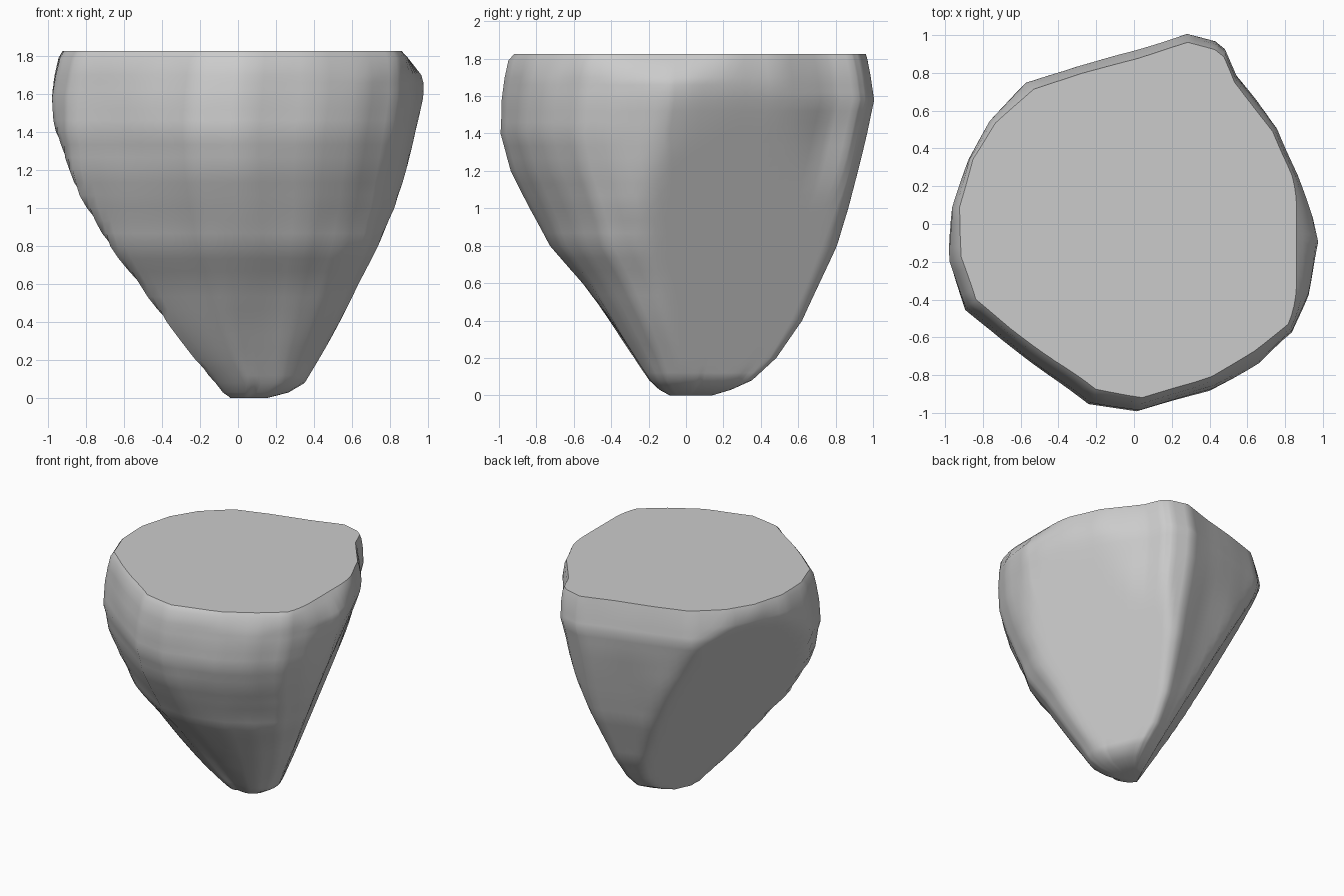
import bpy, bmesh, math
from mathutils import Vector, noise

if "Cube" in bpy.data.objects:
    bpy.data.objects.remove(bpy.data.objects["Cube"])

# Widest outline seen from above (x, y)
OUTLINE = [(0.98, -0.1), (0.95, 0.03), (0.87, 0.26), (0.76, 0.51), (0.54, 0.78), (0.48, 0.92),
           (0.43, 0.96), (0.28, 1.0), (0, 0.91), (-0.3, 0.83), (-0.57, 0.74), (-0.78, 0.55),
           (-0.91, 0.35), (-0.98, 0.08), (-0.97, -0.2), (-0.89, -0.44), (-0.7, -0.6),
           (-0.45, -0.79), (-0.23, -0.95), (0.03, -0.99), (0.42, -0.88), (0.66, -0.74),
           (0.84, -0.58), (0.92, -0.38)]

# Height, left, right, front, back extents
LEVELS = [(0, -0.02, 0.14, -0.08, 0.14), (0.03, -0.06, 0.25, -0.13, 0.24),
          (0.08, -0.10, 0.33, -0.18, 0.35), (0.2, -0.23, 0.40, -0.26, 0.48),
          (0.4, -0.40, 0.52, -0.40, 0.62), (0.6, -0.54, 0.63, -0.55, 0.71),
          (0.8, -0.70, 0.76, -0.73, 0.80), (1.0, -0.83, 0.86, -0.84, 0.86),
          (1.2, -0.92, 0.91, -0.94, 0.91), (1.4, -0.98, 0.95, -1.0, 0.96),
          (1.58, -0.98, 0.98, -0.99, 1.0), (1.7, -0.96, 0.98, -0.97, 0.98),
          (1.79, -0.94, 0.97, -0.95, 0.96), (1.825, -0.92, 0.95, -0.92, 0.95)]

# Broken flat facets: normal, offset
FACETS = [(Vector((1, 0.43, -0.4)), 0.335),       # right
          (Vector((-1, 0.47, -0.594)), 0.035),    # lower left
          (Vector((0.5, -0.8, 0.5)), 1.78),       # top bevel, front right
          (Vector((1, 0, 0.92)), 2.54)]           # top bevel, right


def resample(points):
    """Halve the outline's edges."""
    out = []
    for i, p in enumerate(points):
        q = points[(i + 1) % len(points)]
        out += [p, ((p[0] + q[0]) / 2, (p[1] + q[1]) / 2)]
    return out


def level_rows():
    rows = []
    for a, b in zip(LEVELS, LEVELS[1:]):
        steps = 3 if b[0] - a[0] > 0.11 else 1
        for s in range(steps):
            rows.append([u + (v - u) * s / steps for u, v in zip(a, b)])
    return rows + [list(LEVELS[-1])]


def soft_min(t, k=0.05):
    """Limit t to 1 with a slightly rounded transition."""
    h = max(k - abs(t - 1), 0) / k
    return min(t, 1) - h * h * k / 4


def section(row, outline):
    z, left, right, front, back = row
    c = Vector(((left + right) / 2, (front + back) / 2, z))
    sx, sy = (right - left) / 1.96, (back - front) / 1.99
    wide = 1 + 0.15 * max(0, min(1, (1.35 - z) / 0.6))
    corner = 0.25 * max(0, 1 - z / 0.95)
    ring = []
    for x, y in outline:
        d = Vector((x * sx * (wide if x < 0 else 1), y * sy, 0))
        if y < 0:  # fuller front corners low down
            d *= 1 + corner * abs(math.sin(2 * math.atan2(y, x)))
        d *= 1 + 0.015 * noise.noise(Vector((x * 2.5, y * 2.5, z * 2.5)))
        for n, k in FACETS:
            if n.dot(d) > 0:
                d *= soft_min(max(0.05, (k - n.dot(c)) / n.dot(d)))
        ring.append(c + d)
    return ring


# Boulder body lofted through the sections
bm = bmesh.new()
outline = resample(resample(OUTLINE))
rings = [[bm.verts.new(p) for p in section(r, outline)] for r in level_rows()]
count = len(outline)
for low, high in zip(rings, rings[1:]):
    for i in range(count):
        j = (i + 1) % count
        bm.faces.new((low[i], low[j], high[j], high[i]))
bm.faces.new(rings[0][::-1])
bm.faces.new(rings[-1])
bmesh.ops.recalc_face_normals(bm, faces=bm.faces)
mesh = bpy.data.meshes.new("boulder")
bm.to_mesh(mesh)
bm.free()
boulder = bpy.data.objects.new("boulder", mesh)
bpy.context.collection.objects.link(boulder)
bpy.context.view_layer.objects.active = boulder
boulder.select_set(True)
bpy.ops.object.shade_smooth_by_angle(angle=math.radians(40))
